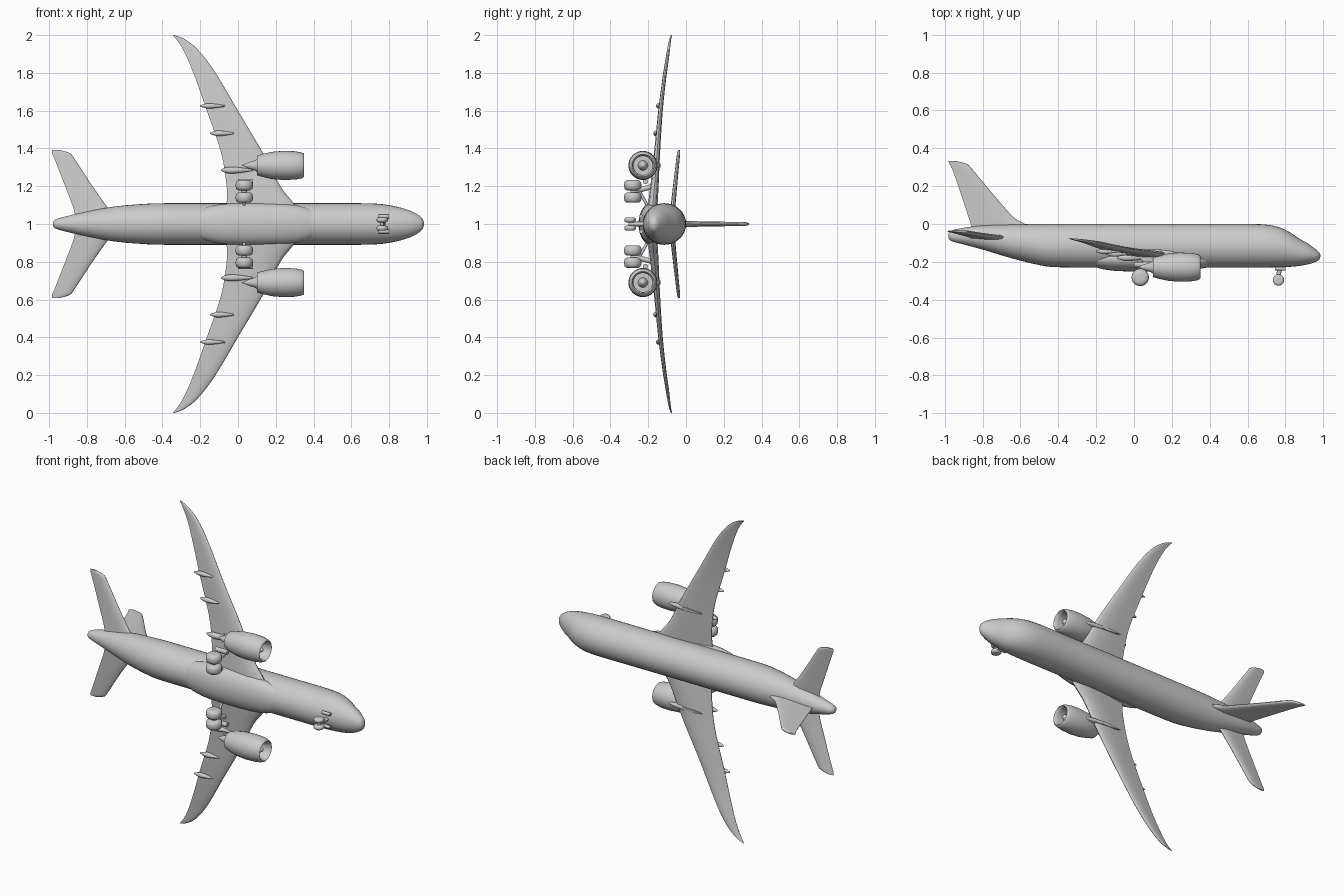
import bpy, bmesh, math
from mathutils import Vector, Matrix

if "Cube" in bpy.data.objects:
    bpy.data.objects.remove(bpy.data.objects["Cube"])

grey = bpy.data.materials.new("light grey")
grey.diffuse_color = (0.6, 0.6, 0.6, 1)
grey.use_nodes = True
grey.node_tree.nodes["Principled BSDF"].inputs["Base Color"].default_value = grey.diffuse_color
MID = 1.0  # height of the fuselage axis; the aircraft lies on its wing tip


def finish(name, bm, angle=40):
    bmesh.ops.recalc_face_normals(bm, faces=bm.faces)
    mesh = bpy.data.meshes.new(name)
    bm.to_mesh(mesh)
    bm.free()
    mesh.materials.append(grey)
    ob = bpy.data.objects.new(name, mesh)
    bpy.context.collection.objects.link(ob)
    bpy.context.view_layer.objects.active = ob
    ob.select_set(True)
    bpy.ops.object.shade_smooth_by_angle(angle=math.radians(angle))
    ob.select_set(False)
    return ob


def bridge(bm, rings):
    """Skin a list of point rings and cap both ends."""
    loops = [[bm.verts.new(p) for p in ring] for ring in rings]
    n = len(loops[0])
    for a, b in zip(loops, loops[1:]):
        for i in range(n):
            j = (i + 1) % n
            bm.faces.new((a[i], a[j], b[j], b[i]))
    bm.faces.new(loops[0])
    bm.faces.new(loops[-1])


def smooth(rows, k=4):
    """Catmull-Rom refinement of a list of tuples."""
    rows = [Vector(r) for r in rows]
    out = []
    for i in range(len(rows) - 1):
        p0, p1, p2, p3 = (rows[max(i - 1, 0)], rows[i], rows[i + 1],
                          rows[min(i + 2, len(rows) - 1)])
        for s in range(k):
            t = s / k
            out.append(0.5 * (2 * p1 + (p2 - p0) * t + (2 * p0 - 5 * p1 + 4 * p2 - p3) * t ** 2
                              + (3 * p1 - p0 - 3 * p2 + p3) * t ** 3))
    return out + [rows[-1]]


def body(name, stations, z=MID, n=32, k=3):
    """Elliptic sections: x, top, bottom, half width."""
    bm = bmesh.new()
    rings = []
    for x, top, bot, w in smooth(stations, k):
        c, h = (top + bot) / 2, max((top - bot) / 2, 0.001)
        w = max(w, 0.001)
        rings.append([(x, c + h * math.cos(a), z + w * math.sin(a))
                      for a in (math.tau * i / n for i in range(n))])
    bridge(bm, rings)
    return finish(name, bm)


FOIL = [(0, 0), (.02, .4), (.08, .75), (.25, 1), (.45, .92), (.7, .55), (1, .1),
        (1, -.1), (.7, -.55), (.45, -.92), (.25, -1), (.08, -.75), (.02, -.4)]


def wing(name, sections, place):
    """Aerofoil sections: span, leading x, trailing x, offset, half thickness."""
    bm = bmesh.new()
    bridge(bm, [[place(s, le + (te - le) * u, o + v * t) for u, v in FOIL]
                for s, le, te, o, t in smooth(sections)])
    return finish(name, bm)


def lathe(name, profile, y, z, n=32):
    """Spin (x, radius) points about a lengthwise axis."""
    bm = bmesh.new()
    bridge(bm, [[(x, y + r * math.cos(math.tau * i / n), z + r * math.sin(math.tau * i / n))
                 for i in range(n)] for x, r in profile])
    return finish(name, bm)


def rod(name, a, b, r):
    a, b = Vector(a), Vector(b)
    bm = bmesh.new()
    rot = (b - a).to_track_quat('Z', 'Y').to_matrix().to_4x4()
    bmesh.ops.create_cone(bm, cap_ends=True, segments=12, radius1=r, radius2=r,
                          depth=(b - a).length, matrix=Matrix.Translation((a + b) / 2) @ rot)
    return finish(name, bm)


def wheel(name, x, y, z, r, w):
    """Rounded tyre with its axle along z."""
    bm = bmesh.new()
    prof = [(-.5, .35), (-.5, .7), (-.35, .92), (-.12, 1), (.12, 1), (.35, .92), (.5, .7), (.5, .35)]
    bridge(bm, [[(x + r * q * math.cos(math.tau * i / 24), y + r * q * math.sin(math.tau * i / 24),
                  z + w * p) for i in range(24)] for p, q in prof])
    return finish(name, bm)


# Fuselage and belly fairing
body("fuselage", [
    (-.98, -.05, -.075, .008), (-.965, -.035, -.09, .025), (-.9, -.02, -.108, .043),
    (-.8, -.008, -.135, .066), (-.65, -.002, -.18, .093), (-.5, 0, -.217, .106),
    (-.38, 0, -.229, .11), (0, 0, -.23, .11), (.4, 0, -.23, .11), (.64, 0, -.23, .11),
    (.74, -.01, -.229, .107), (.81, -.036, -.227, .098), (.87, -.075, -.222, .084),
    (.92, -.104, -.213, .067), (.96, -.133, -.2, .044), (.978, -.15, -.188, .026),
    (.985, -.165, -.172, .004)])
body("belly_fairing", [(-.23, -.15, -.215, .06), (-.17, -.13, -.238, .088), (-.05, -.12, -.25, .108),
                       (.2, -.12, -.25, .108), (.33, -.13, -.24, .095), (.43, -.15, -.22, .06)])

# Fin
wing("tail_fin", [
    (-.05, -.52, -.85, 0, .016), (0, -.575, -.862, 0, .016), (.03, -.63, -.872, 0, .015),
    (.1, -.695, -.895, 0, .014), (.2, -.78, -.928, 0, .012), (.29, -.855, -.96, 0, .011),
    (.318, -.885, -.975, 0, .009), (.333, -.945, -.98, 0, .005)],
    lambda s, x, o: (x, s, MID + o))

for side, d in (("upper", 1), ("lower", -1)):
    flat = lambda s, x, o, d=d: (x, o, MID + d * s)

    # Main wing with swept, raked tip
    wing(side + "_wing", [
        (.03, .35, -.06, -.18, .026), (.11, .295, -.06, -.175, .025), (.2, .225, -.06, -.167, .022),
        (.38, .13, -.09, -.153, .016), (.6, .0, -.165, -.135, .012), (.77, -.1, -.225, -.115, .01),
        (.87, -.168, -.265, -.1, .009), (.94, -.23, -.3, -.09, .007),
        (.98, -.285, -.328, -.083, .005), (1.0, -.335, -.345, -.077, .003)], flat)

    # Tailplane
    wing(side + "_tailplane", [
        (.02, -.64, -.86, -.077, .014), (.08, -.685, -.87, -.07, .013), (.2, -.77, -.915, -.058, .011),
        (.34, -.862, -.97, -.043, .009), (.375, -.89, -.985, -.039, .008),
        (.392, -.945, -.985, -.037, .004)], flat)

    # Engine: nacelle with open intake, core nozzle, fan spinner, pylon
    ez, ey = MID + d * .31, -.228
    lathe(side + "_engine", [
        (.03, .004), (.05, .014), (.09, .027), (.1, .034), (.1, .052), (.13, .061), (.18, .072),
        (.24, .077), (.3, .075), (.335, .069), (.347, .064), (.35, .059), (.345, .054),
        (.325, .05), (.285, .05), (.285, .026), (.305, .022), (.325, .012), (.332, .002)], ey, ez)
    wing(side + "_pylon", [(-.2, .26, .05, 0, .012), (-.15, .22, .0, 0, .012),
                           (-.135, .14, -.02, 0, .01)],
         lambda s, x, o, ez=ez: (x, s, ez + o))

    # Flap track fairings
    for i, (s, x0, x1, y, r) in enumerate([(.285, -.09, .08, -.178, .018),
                                           (.48, -.148, -.02, -.158, .015),
                                           (.625, -.2, -.07, -.145, .014)]):
        m = x0 + (x1 - x0) * .4
        body(f"{side}_flap_fairing_{i + 1}", [
            (x0, y + .003, y - .003, .003), (x0 + .02, y + r * .7, y - r * .7, r * .7),
            (m, y + r, y - r, r), (x1, y + .01, y - .003, .004)], MID + d * s, 12)

    # Main landing gear
    for i, s in enumerate((.14, .205)):
        wheel(f"{side}_main_wheel_{i + 1}", .033, -.282, MID + d * s, .046, .054)
    rod(side + "_main_axle", (.033, -.282, MID + d * .12), (.033, -.282, MID + d * .225), .013)
    rod(side + "_main_strut", (.033, -.282, MID + d * .172), (.033, -.17, MID + d * .2), .014)
    rod(side + "_main_brace", (.033, -.25, MID + d * .18), (.033, -.2, MID + d * .09), .008)
    rod(side + "_gear_door", (.0, -.215, MID + d * .225), (.08, -.215, MID + d * .225), .014)

    # Nose wheel
    wheel(side + "_nose_wheel", .763, -.296, MID + d * .022, .03, .026)

# Nose gear leg
rod("nose_axle", (.763, -.296, MID - .03), (.763, -.296, MID + .03), .009)
rod("nose_strut", (.763, -.296, MID), (.77, -.2, MID), .012)
for d in (1, -1):
    rod("nose_gear_door", (.745, -.236, MID + d * .04), (.8, -.236, MID + d * .04), .01)
